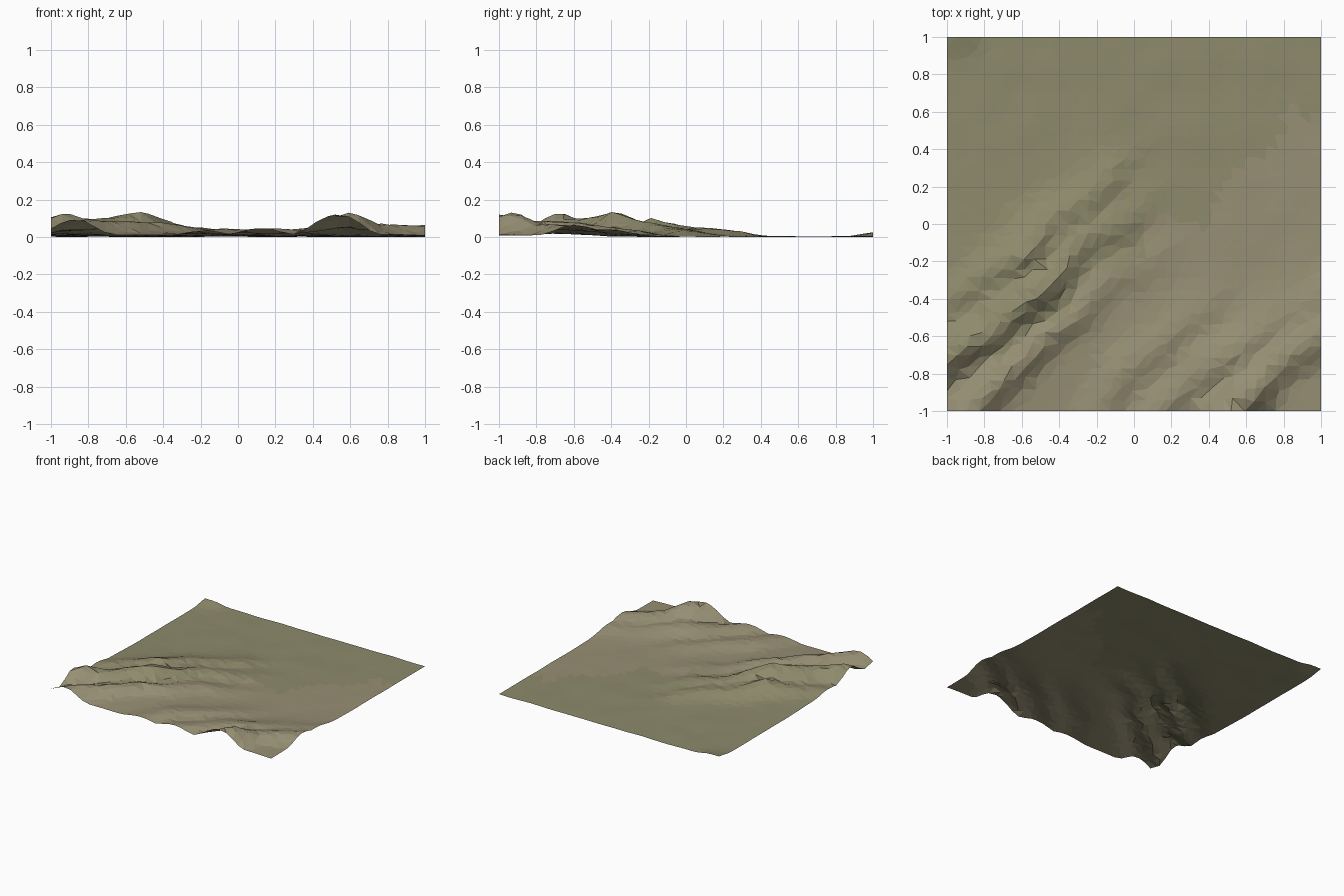
import bpy, bmesh, math, random
from mathutils import Vector, noise

if "Cube" in bpy.data.objects:
    bpy.data.objects.remove(bpy.data.objects["Cube"])

random.seed(4)
N = 34

# Ridge crests: (x, y, height) along each dune line
RIDGES = [
    [(-1.05, -.47, .03), (-.75, -.27, .055), (-.58, -.18, .10), (-.45, 0, .055),
     (-.25, .12, .045), (-.12, .25, .035)],
    [(-1.05, -.77, .09), (-.92, -.68, .13), (-.75, -.58, .09), (-.53, -.38, .132),
     (-.38, -.26, .085), (-.3, -.12, .06), (-.1, -.01, .04), (.02, .08, .02)],
    [(-.88, -1.02, .09), (-.62, -.75, .085), (-.42, -.58, .075), (-.3, -.5, .06),
     (-.15, -.3, .035), (.1, -.2, .015)],
    [(-.2, -1.02, .03), (-.05, -.8, .045), (.2, -.6, .03), (.4, -.45, .015)],
    [(.1, -1.02, .045), (.3, -.85, .04), (.52, -.7, .06), (.8, -.52, .025), (1.05, -.38, .04)],
    [(.5, -1.05, .11), (.6, -.93, .13), (.72, -.79, .07), (1.05, -.56, .06)],
    [(-1.1, .97, .02), (-.93, 1.03, .025)],
]
BREAK = Vector((.55, -.83))  # lee direction, where slopes are steeper


def ridge_height(p, line):
    best = 0
    for a, b in zip(line, line[1:]):
        a2, b2 = Vector(a[:2]), Vector(b[:2])
        d = b2 - a2
        t = max(0, min(1, (p - a2).dot(d) / d.length_squared))
        off = p - (a2 + d * t)
        width = .075 if off.dot(BREAK) > 0 else .105
        h = a[2] + (b[2] - a[2]) * t
        best = max(best, h * math.exp(-(off.length / width) ** 2 / 1.6))
    return best


def height(x, y):
    p = Vector((x, y))
    wobble = noise.noise_vector(Vector((x * 4, y * 4, 2))) * .025
    p += wobble.to_2d()
    crest = sum(ridge_height(p, r) ** 4 for r in RIDGES) ** .25
    # broad rise below the dunes
    swell = .035 * math.exp(-((x + .6) / .45) ** 2 - ((y + .5) / .42) ** 2)
    swell += .02 * math.exp(-((x - .6) / .4) ** 2 - ((y + .85) / .25) ** 2)
    rough = .004 * noise.noise(Vector((x * 5, y * 5, 7)))
    return .01 + (crest ** 3 + swell ** 3) ** (1 / 3) + rough


# Terrain sheet: jittered grid, randomly triangulated
bm = bmesh.new()
bmesh.ops.create_grid(bm, x_segments=N, y_segments=N, size=1)
step = 2 / N
for v in bm.verts:
    if abs(v.co.x) < .999:
        v.co.x += random.uniform(-.22, .22) * step
    if abs(v.co.y) < .999:
        v.co.y += random.uniform(-.22, .22) * step
for v in bm.verts:
    v.co.z = height(v.co.x, v.co.y)
low = min(v.co.z for v in bm.verts)
for v in bm.verts:
    v.co.z -= low
bmesh.ops.triangulate(bm, faces=bm.faces[:], quad_method='SHORT_EDGE')

# Olive flats, sandier ground towards the front and right
for f in bm.faces:
    c = f.calc_center_median()
    f.material_index = int(c.x * .8 - c.y + .3 * noise.noise(c * 4) > .15)
    f.smooth = False

mesh = bpy.data.meshes.new("terrain")
bm.to_mesh(mesh)
bm.free()
for name, col in (("olive_ground", (.27, .255, .15, 1)), ("sandy_ground", (.31, .275, .175, 1))):
    mat = bpy.data.materials.new(name)
    mat.diffuse_color = col
    mat.use_nodes = True
    mat.node_tree.nodes["Principled BSDF"].inputs["Base Color"].default_value = mat.diffuse_color
    mesh.materials.append(mat)
terrain = bpy.data.objects.new("terrain", mesh)
bpy.context.collection.objects.link(terrain)
